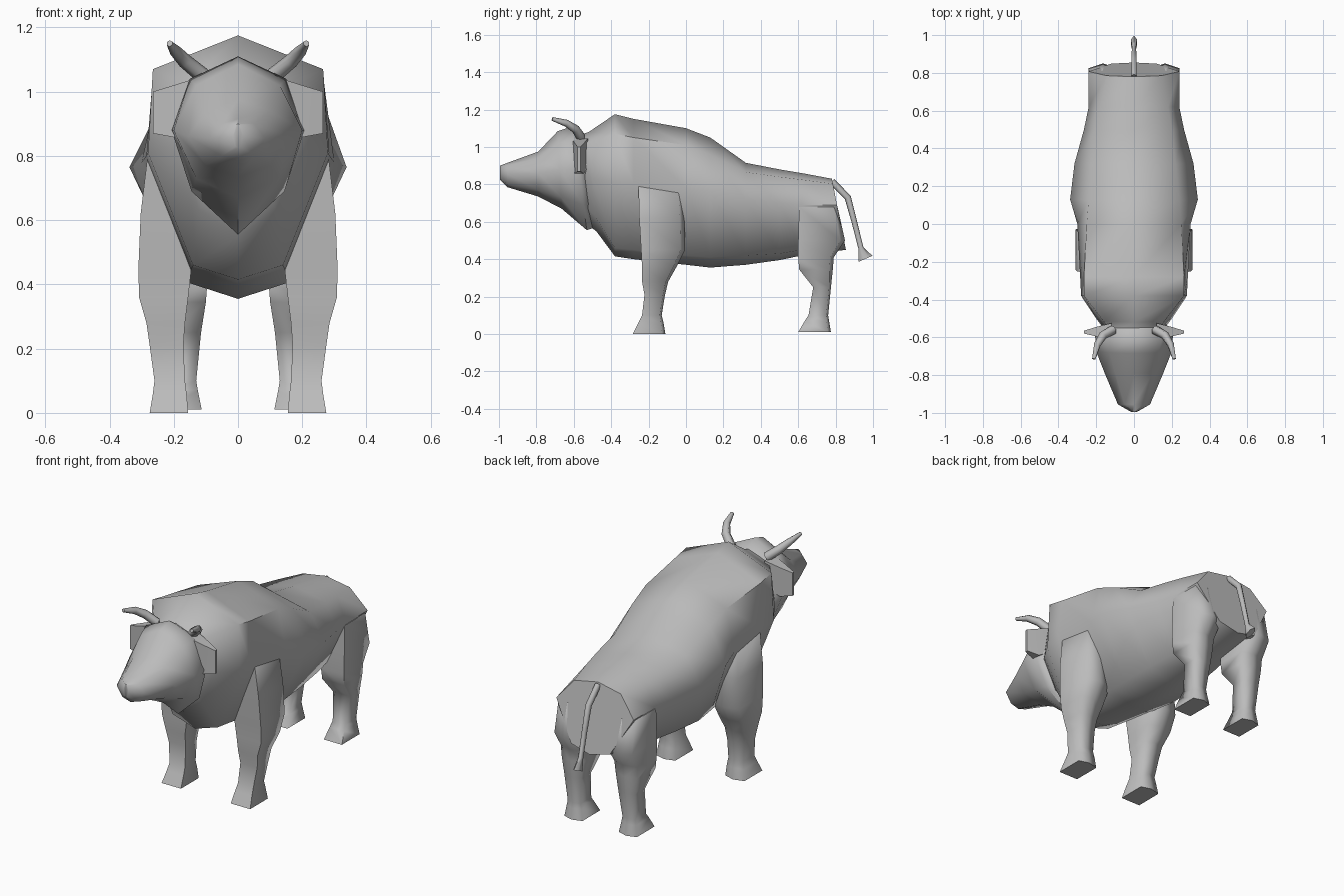
import bpy, bmesh, math
from mathutils import Vector

hide = bpy.data.materials.new("grey hide")
hide.diffuse_color = (0.5, 0.5, 0.5, 1)


def finish(name, rings, angle=55):
    """Skin a list of closed rings (lists of points) into one capped object."""
    bm = bmesh.new()
    loops = [[bm.verts.new(p) for p in r] for r in rings]
    n = len(loops[0])
    for a, b in zip(loops, loops[1:]):
        for i in range(n):
            j = (i + 1) % n
            bm.faces.new((a[i], a[j], b[j], b[i]))
    bm.faces.new(loops[0][::-1])
    bm.faces.new(loops[-1])
    bmesh.ops.remove_doubles(bm, verts=bm.verts, dist=0.0005)
    bmesh.ops.recalc_face_normals(bm, faces=bm.faces)
    me = bpy.data.meshes.new(name)
    bm.to_mesh(me)
    bm.free()
    ob = bpy.data.objects.new(name, me)
    bpy.context.collection.objects.link(ob)
    me.materials.append(hide)
    bpy.ops.object.select_all(action='DESELECT')
    ob.select_set(True)
    bpy.context.view_layer.objects.active = ob
    bpy.ops.object.shade_smooth_by_angle(angle=math.radians(angle))
    return ob


def octagon(y, top, sx, sz, mx, mz, lx, lz, bot, lean=0.0):
    """Symmetric eight-point section; lean moves the bottom along y."""
    def at(x, z):
        return (x, y + lean * (top - z) / (top - bot), z)
    return [at(0, top), at(sx, sz), at(mx, mz), at(lx, lz),
            at(0, bot), at(-lx, lz), at(-mx, mz), at(-sx, sz)]


def tube(name, path, radii, widths, sides=6):
    """Tapered tube along a path; widths are its half sizes in x."""
    pts = [Vector(p) for p in path]
    rings = []
    for i, p in enumerate(pts):
        d = (pts[min(i + 1, len(pts) - 1)] - pts[max(i - 1, 0)]).normalized()
        u = d.cross(Vector((1, 0, 0))).normalized()
        v = d.cross(u)
        rings.append([p + u * radii[i] * math.cos(2 * math.pi * k / sides)
                      + v * widths[i] * math.sin(2 * math.pi * k / sides)
                      for k in range(sides)])
    return finish(name, rings, 75)


def leg(name, levels, side):
    """Boxy leg with a rear ridge from (z, y front, y back, x inner, x outer)."""
    rings = []
    for z, y0, y1, x0, x1 in levels:
        yb = y1 - (y1 - y0) * 0.1
        rings.append([(side * x, y, z) for x, y in (
            (x0, y0), (x1, y0), (x1, yb), ((x0 + x1) / 2, y1), (x0, yb))])
    finish(name, rings, 85 if side else 0)


# Torso: neck, shoulder hump, belly and rump
finish("body", [octagon(*s) for s in (
    (-0.58, 1.06, 0.12, 1.02, 0.16, 0.85, 0.10, 0.68, 0.58, 0.06),
    (-0.52, 1.08, 0.16, 1.02, 0.20, 0.83, 0.12, 0.63, 0.55, 0.04),
    (-0.38, 1.175, 0.265, 1.07, 0.28, 0.81, 0.14, 0.46, 0.415),
    (-0.28, 1.15, 0.265, 1.05, 0.285, 0.80, 0.145, 0.45, 0.40),
    (0.00, 1.10, 0.25, 1.01, 0.30, 0.78, 0.16, 0.42, 0.37),
    (0.13, 1.05, 0.24, 0.96, 0.338, 0.765, 0.17, 0.41, 0.355),
    (0.32, 0.915, 0.22, 0.865, 0.315, 0.72, 0.16, 0.42, 0.37),
    (0.50, 0.88, 0.20, 0.84, 0.265, 0.70, 0.14, 0.43, 0.395),
    (0.62, 0.86, 0.18, 0.825, 0.24, 0.69, 0.13, 0.45, 0.42),
    (0.78, 0.83, 0.145, 0.803, 0.24, 0.69, 0.12, 0.48, 0.45, 0.075))])

# Head tapering to a blunt muzzle
finish("head", [octagon(*s) for s in (
    (-0.995, 0.90, 0.008, 0.895, 0.015, 0.86, 0.008, 0.83, 0.825),
    (-0.955, 0.915, 0.05, 0.90, 0.085, 0.855, 0.05, 0.80, 0.785),
    (-0.79, 0.975, 0.10, 0.94, 0.155, 0.86, 0.10, 0.77, 0.735),
    (-0.685, 1.085, 0.13, 1.02, 0.20, 0.88, 0.13, 0.73, 0.67, 0.02),
    (-0.61, 1.11, 0.15, 1.04, 0.207, 0.88, 0.145, 0.69, 0.555, 0.08),
    (-0.55, 1.07, 0.13, 1.02, 0.17, 0.88, 0.11, 0.70, 0.565, 0.05))])

FRONT = ((0.82, -0.255, -0.02, 0.15, 0.279), (0.62, -0.25, -0.008, 0.15, 0.303),
         (0.45, -0.24, -0.005, 0.145, 0.31), (0.36, -0.235, -0.05, 0.155, 0.308),
         (0.28, -0.235, -0.095, 0.165, 0.285), (0.21, -0.222, -0.112, 0.17, 0.275),
         (0.10, -0.235, -0.13, 0.165, 0.26), (0.06, -0.255, -0.12, 0.16, 0.265),
         (0.0, -0.285, -0.11, 0.155, 0.275))
REAR = ((0.68, 0.605, 0.81, 0.10, 0.238), (0.50, 0.60, 0.85, 0.09, 0.24),
        (0.41, 0.60, 0.79, 0.095, 0.238), (0.345, 0.605, 0.785, 0.10, 0.235),
        (0.25, 0.68, 0.775, 0.115, 0.22), (0.10, 0.655, 0.76, 0.13, 0.21),
        (0.07, 0.635, 0.765, 0.125, 0.215), (0.01, 0.60, 0.775, 0.113, 0.225))

for side, word in ((1, "left"), (-1, "right")):
    leg("front_leg_" + word, FRONT, side)
    leg("rear_leg_" + word, REAR, side)
    # Broad square ear, a wedge that thins toward its outer edge
    finish("ear_" + word, [[(side * x, y, z) for x, y, z in (
        (x, yf, z0), (x, yf, z1), (x, yb, z1), (x, yb, z0))]
        for x, yf, yb, z0, z1 in ((0.12, -0.61, -0.525, 0.90, 1.045),
                                  (0.20, -0.595, -0.545, 0.858, 1.02),
                                  (0.265, -0.58, -0.565, 0.87, 1.0))], 40)
    # Horn curving out, up and forward
    horn = [0.025, 0.023, 0.019, 0.01]
    tube("horn_" + word, [(side * x, y, z) for x, y, z in (
        (0.11, -0.56, 1.05), (0.165, -0.59, 1.095), (0.195, -0.64, 1.127),
        (0.213, -0.715, 1.15))], horn, horn)

# Tail with a flared tuft
tube("tail", [(0, 0.78, 0.815), (0, 0.865, 0.73), (0, 0.90, 0.60), (0, 0.935, 0.46),
              (0, 0.96, 0.402)],
     [0.018, 0.018, 0.015, 0.014, 0.04], [0.016, 0.016, 0.014, 0.013, 0.018])
